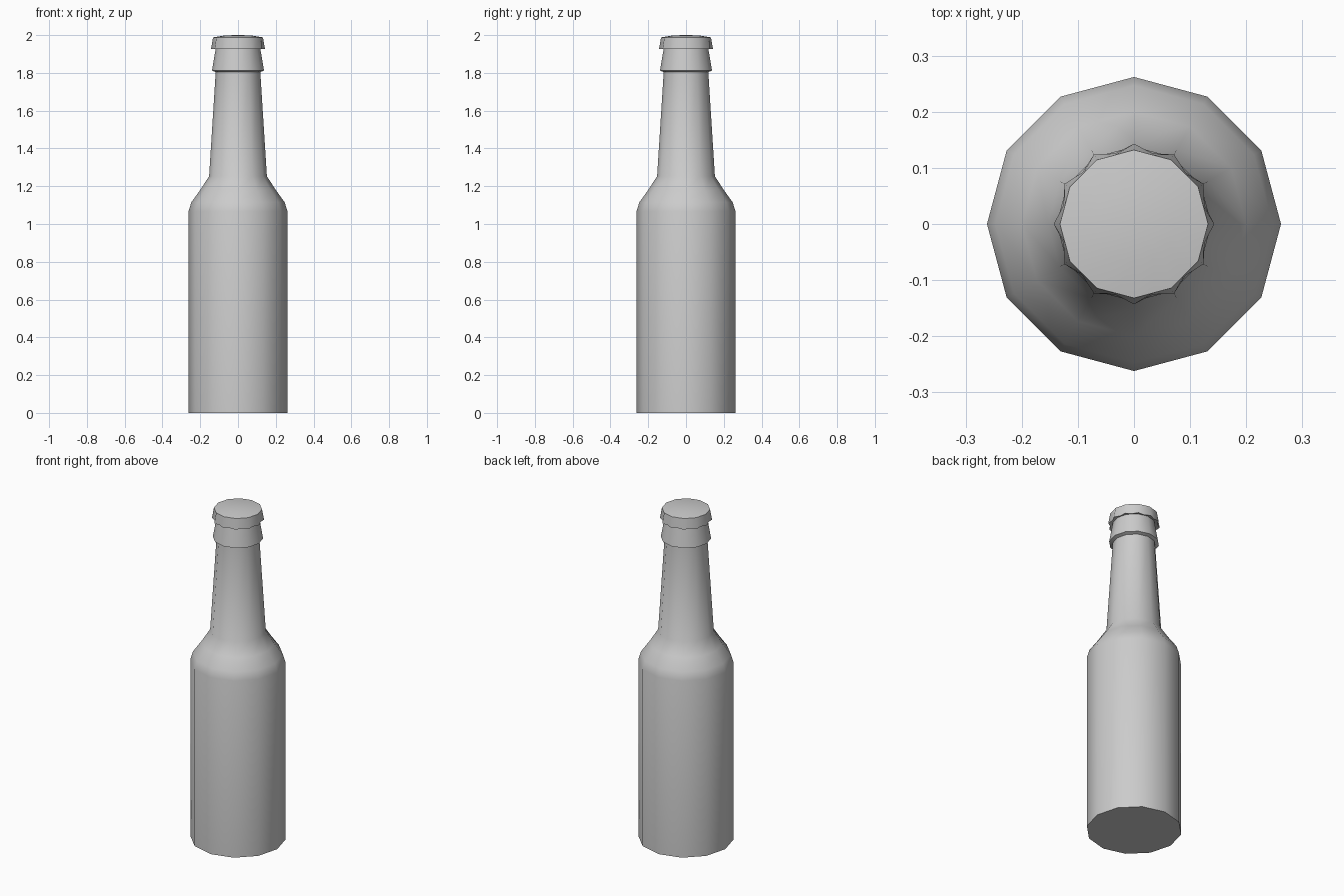
import bpy
import bmesh
from math import cos, sin, pi, radians

cube = bpy.data.objects.get("Cube")
if cube:
    bpy.data.objects.remove(cube, do_unlink=True)

grey = bpy.data.materials.new("plain grey")
grey.use_nodes = True
grey.diffuse_color = (0.6, 0.6, 0.6, 1)
grey.node_tree.nodes["Principled BSDF"].inputs["Base Color"].default_value = (0.6, 0.6, 0.6, 1)

SIDES = 12


def lathe(name, profile, crimps=None, cap_ends=True):
    """Spin (radius, height) points; crimps gives the radius midway between corners per ring."""
    bm = bmesh.new()
    count = SIDES * (2 if crimps else 1)
    rings = []
    for k, (radius, z) in enumerate(profile):
        ring = []
        for i in range(count):
            a = 2 * pi * i / count
            r = crimps[k] if crimps and i % 2 else radius
            ring.append(bm.verts.new((r * cos(a), r * sin(a), z)))
        rings.append(ring)
    for low, high in zip(rings, rings[1:]):
        for i in range(count):
            j = (i + 1) % count
            bm.faces.new((low[i], low[j], high[j], high[i]))
    if cap_ends:
        bm.faces.new(rings[0][::-1])
        bm.faces.new(rings[-1])
    mesh = bpy.data.meshes.new(name)
    bm.to_mesh(mesh)
    bm.free()
    mesh.materials.append(grey)
    obj = bpy.data.objects.new(name, mesh)
    bpy.context.collection.objects.link(obj)
    bpy.ops.object.select_all(action="DESELECT")
    obj.select_set(True)
    bpy.context.view_layer.objects.active = obj
    bpy.ops.object.shade_smooth_by_angle(angle=radians(50))
    return obj


# Body, rounded shoulder, tapering neck and flared collar in one skin
lathe("bottle", [
    (0.262, 0), (0.262, 1.067), (0.247, 1.115), (0.2, 1.18), (0.153, 1.253),
    (0.118, 1.805), (0.138, 1.812), (0.116, 1.94),
])

# Crimped cap: corners flare out, the points between them pinch in
top, rim, inner = 0.132, 0.143, 0.112
flat = cos(pi / SIDES)
lathe("bottle_cap", [
    (inner, 1.935), (rim, 1.926), (top, 1.988), (0.07, 1.998), (0.012, 2.0),
], crimps=[inner * flat, 0.13, top * flat, 0.07 * flat, 0.012 * flat])
